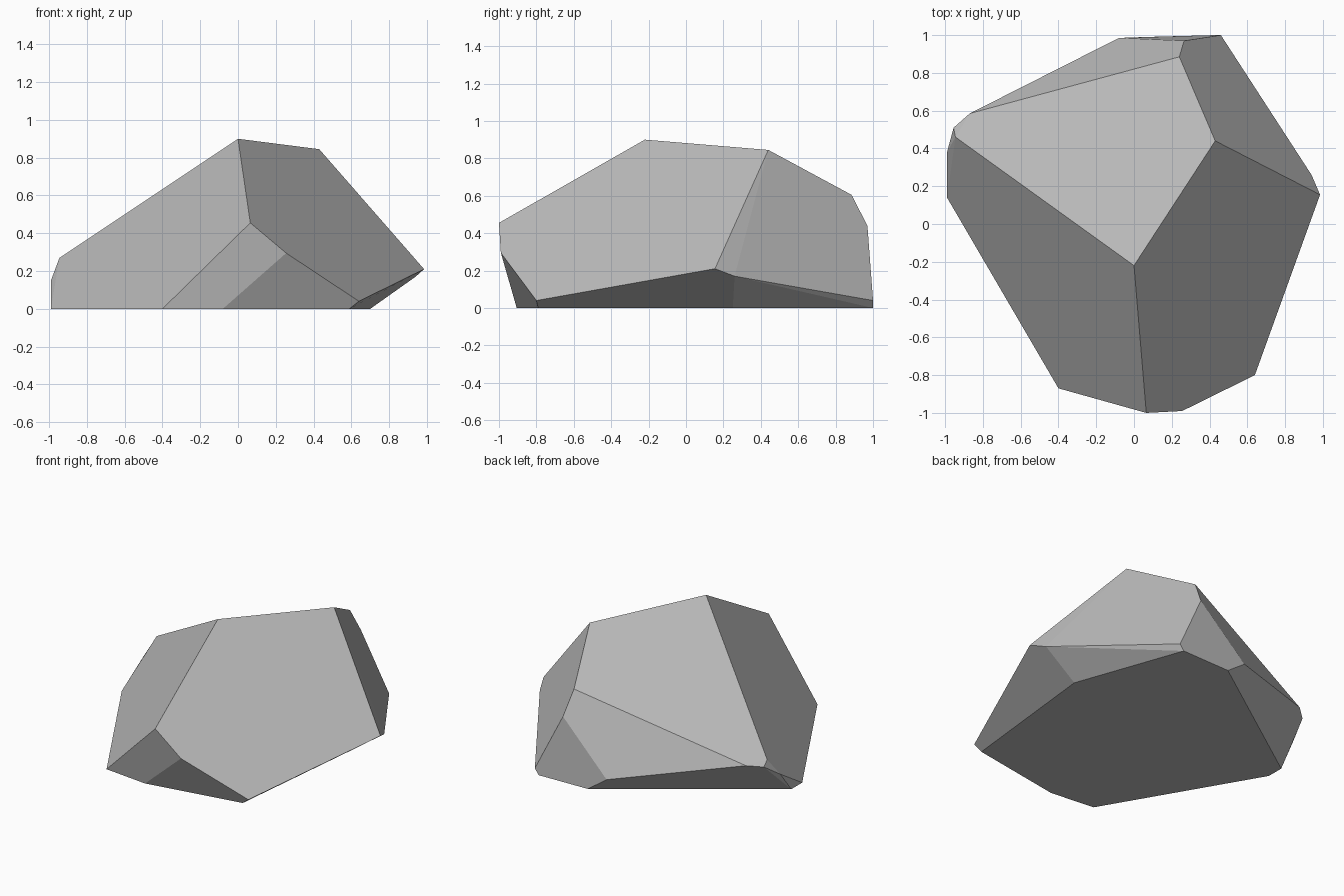
import bpy
import bmesh
from math import radians
from mathutils import Vector

default_cube = bpy.data.objects.get("Cube")
if default_cube:
    bpy.data.objects.remove(default_cube, do_unlink=True)


def make_material(name, colour):
    material = bpy.data.materials.new(name)
    material.use_nodes = True
    material.diffuse_color = colour
    shader = next(n for n in material.node_tree.nodes if n.type == "BSDF_PRINCIPLED")
    shader.inputs["Base Color"].default_value = colour
    shader.inputs["Roughness"].default_value = 0.9
    return material


def make_hull(name, corners, material, flat_angle):
    """Wrap the corners in a convex shell and merge nearly flat facets."""
    shell = bmesh.new()
    for corner in corners:
        shell.verts.new(Vector(corner))
    bmesh.ops.convex_hull(shell, input=shell.verts[:])
    loose = [v for v in shell.verts if not v.link_faces]
    bmesh.ops.delete(shell, geom=loose, context="VERTS")
    bmesh.ops.dissolve_limit(shell, angle_limit=flat_angle,
                             verts=shell.verts[:], edges=shell.edges[:])
    bmesh.ops.recalc_face_normals(shell, faces=shell.faces[:])
    for face in shell.faces:
        face.smooth = False

    mesh = bpy.data.meshes.new(name)
    shell.to_mesh(mesh)
    shell.free()
    mesh.materials.append(material)
    rock = bpy.data.objects.new(name, mesh)
    bpy.context.collection.objects.link(rock)
    return rock


# Sloping crown of the boulder
crown = [(0, -.22, .9), (.43, .44, .845), (.24, .885, .605),
         (-.87, .585, .255), (-.955, .51, .24), (-.945, .46, .27)]

# Widest ledge around the sides
ledge = [(.065, -1, .455), (.255, -.99, .295), (.64, -.8, .04),
         (.985, .155, .21), (.94, .26, .17), (.46, 1, .04),
         (.265, .97, .44), (-.08, .985, .1), (-.99, .38, .15)]

# Flat base, slightly undercut
base = [(x, y, 0) for x, y in [(-.4, -.87), (-.08, -.905), (.59, -.79),
                               (.7, .25), (.43, 1), (.06, .99),
                               (-.99, .26), (-.99, .14)]]

stone_grey = make_material("stone grey", (.5, .5, .5, 1))
make_hull("boulder", crown + ledge + base, stone_grey, radians(3))
